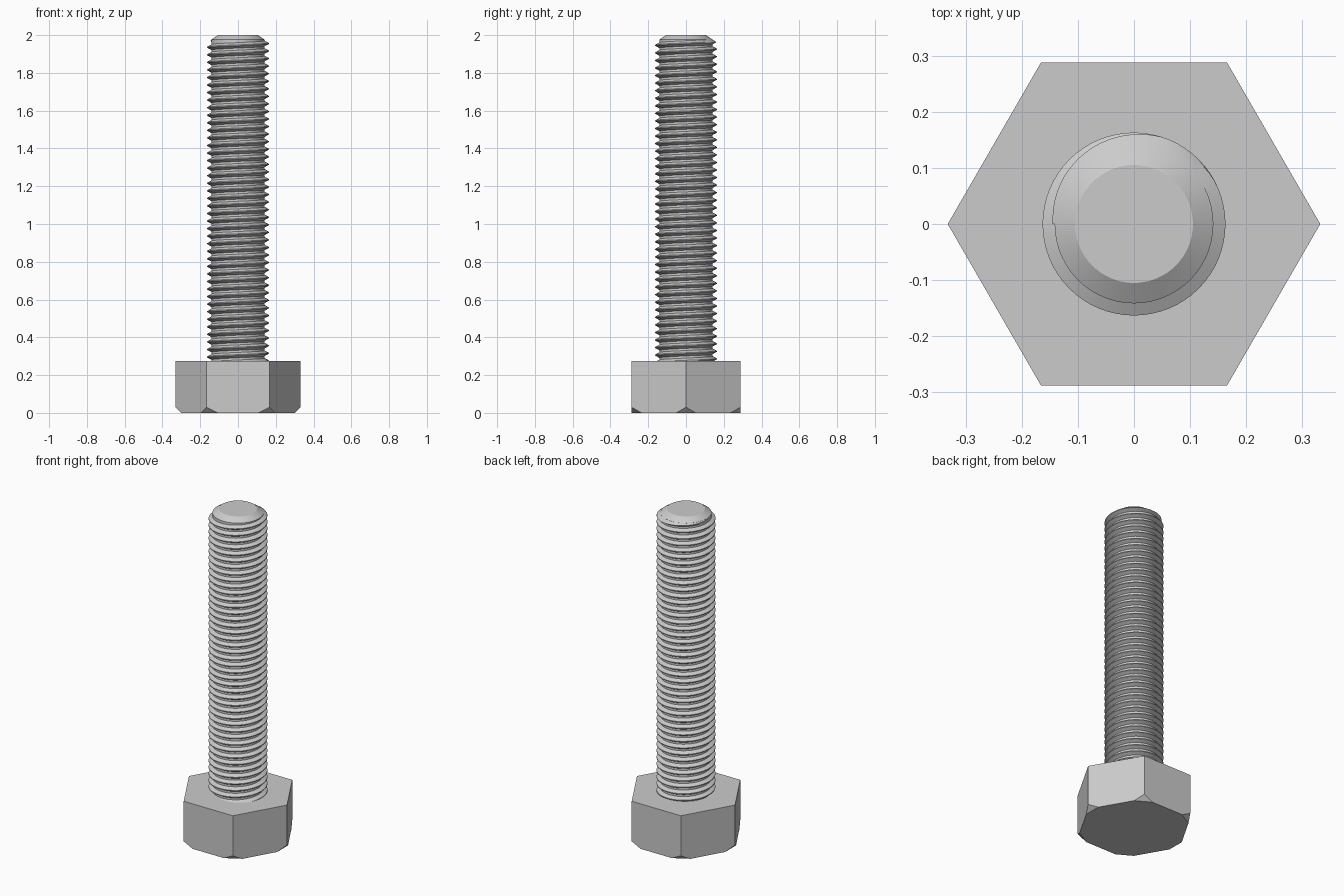
import bpy
import bmesh
import math
from mathutils import Vector

if "Cube" in bpy.data.objects:
    bpy.data.objects.remove(bpy.data.objects["Cube"], do_unlink=True)

HEAD_R, HEAD_H, CUT = 0.332, 0.275, 0.03
MAJOR, PITCH = 0.163, 0.04
MINOR = MAJOR - 0.5413 * PITCH
TIP_R, TOP, TIP_Z = 0.105, 2.0, 1.976

steel = bpy.data.materials.new("grey steel")
steel.use_nodes = True
steel.diffuse_color = (0.6, 0.6, 0.6, 1)
steel.node_tree.nodes["Principled BSDF"].inputs["Base Color"].default_value = (0.6, 0.6, 0.6, 1)


def finish(bm, name, smooth=False):
    bmesh.ops.recalc_face_normals(bm, faces=bm.faces)
    mesh = bpy.data.meshes.new(name)
    bm.to_mesh(mesh)
    bm.free()
    mesh.materials.append(steel)
    obj = bpy.data.objects.new(name, mesh)
    bpy.context.collection.objects.link(obj)
    if smooth:
        bpy.ops.object.select_all(action='DESELECT')
        obj.select_set(True)
        bpy.context.view_layer.objects.active = obj
        bpy.ops.object.shade_smooth_by_angle(angle=math.radians(30))
    return obj


def loft(name, sections):
    """Skin a run of closed sections and cap both ends."""
    bm = bmesh.new()
    rings = [[bm.verts.new(p) for p in s] for s in sections]
    for a, b in zip(rings, rings[1:]):
        n = len(a)
        for i in range(n):
            j = (i + 1) % n
            bm.faces.new((a[i], a[j], b[j], b[i]))
    bm.faces.new(rings[0])
    bm.faces.new(rings[-1])
    return finish(bm, name, smooth=True)


def polar(r, angle, z):
    return Vector((r * math.cos(angle), r * math.sin(angle), z))


# Hex head, with a flat cut across each lower corner
bm = bmesh.new()
for k in range(6):
    corner, before, after = (polar(HEAD_R, math.radians(60 * (k + d)), 0) for d in (0, -1, 1))
    for z in (CUT, HEAD_H):
        bm.verts.new(corner + Vector((0, 0, z)))
    for other in (before, after):
        bm.verts.new(corner + (other - corner).normalized() * 2 * CUT)
bmesh.ops.convex_hull(bm, input=bm.verts[:])
bmesh.ops.dissolve_limit(bm, angle_limit=math.radians(1), verts=bm.verts[:], edges=bm.edges[:])
finish(bm, "hex_head")

# Plain core with a chamfered tip
SEG = 96
loft("shaft_core", [[polar(r, math.tau * i / SEG, z) for i in range(SEG)]
                    for r, z in ((MINOR, HEAD_H - 0.02), (MINOR, TIP_Z), (TIP_R, TOP))])

# Right-handed thread ridge, trimmed by the cone of the tip chamfer
STEPS = 64
slope = (MINOR - TIP_R) / (TOP - TIP_Z)
half_crest = PITCH / 16
half_root = PITCH * 3 / 8
profile = [(MINOR - 0.001, -half_root), (MAJOR, -half_crest),
           (MAJOR, half_crest), (MINOR - 0.001, half_root)]
end_angle = math.radians(180)
end_z = 1.957 + PITCH * 170 / 360
turns = (end_z - HEAD_H + 0.02) / PITCH
sections = []
for i in range(int(turns * STEPS) + 1):
    back = math.tau * i / STEPS
    z0 = end_z - PITCH * i / STEPS
    sections.append([polar(min(r, TIP_R + (TOP - z0 - dz) * slope - 0.0005), end_angle - back, z0 + dz)
                     for r, dz in profile])
loft("screw_thread", sections)
